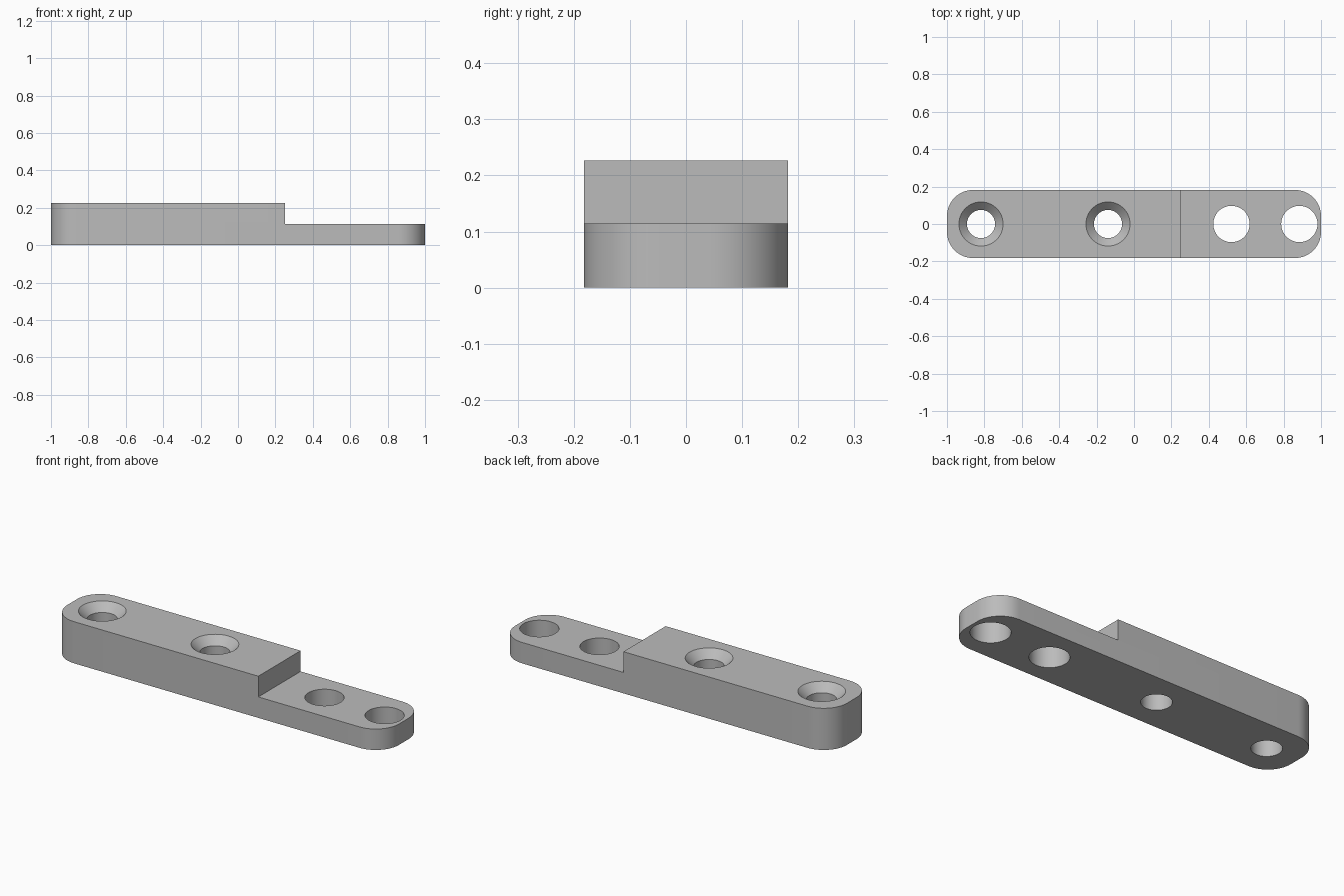
import bpy, bmesh, math

if "Cube" in bpy.data.objects:
    bpy.data.objects.remove(bpy.data.objects["Cube"], do_unlink=True)

HALF_LENGTH, HALF_WIDTH, CORNER = 1.0, 0.182, 0.14
FULL_HEIGHT, STEP_HEIGHT, STEP_X = 0.227, 0.114, 0.25

grey = bpy.data.materials.new("plain grey")
grey.use_nodes = True
colour = (0.5, 0.5, 0.5, 1)
grey.diffuse_color = colour
grey.node_tree.nodes["Principled BSDF"].inputs["Base Color"].default_value = colour


def make_object(name, bm):
    bmesh.ops.recalc_face_normals(bm, faces=bm.faces)
    mesh = bpy.data.meshes.new(name)
    bm.to_mesh(mesh)
    bm.free()
    mesh.materials.append(grey)
    obj = bpy.data.objects.new(name, mesh)
    bpy.context.collection.objects.link(obj)
    return obj


def rounded_bar(name, height, segments=16):
    bm = bmesh.new()
    points = []
    for quarter, (sx, sy) in enumerate([(1, 1), (-1, 1), (-1, -1), (1, -1)]):
        for i in range(segments + 1):
            a = (quarter + i / segments) * math.pi / 2
            points.append((sx * (HALF_LENGTH - CORNER) + CORNER * math.cos(a),
                           sy * (HALF_WIDTH - CORNER) + CORNER * math.sin(a), 0))
    face = bm.faces.new([bm.verts.new(p) for p in points])
    top = bmesh.ops.extrude_face_region(bm, geom=[face])["geom"]
    bmesh.ops.translate(bm, vec=(0, 0, height),
                        verts=[v for v in top if isinstance(v, bmesh.types.BMVert)])
    return make_object(name, bm)


def turned_cutter(name, x, profile, sides=64):
    # Stack rings of (radius, z) into a closed solid
    bm = bmesh.new()
    rings = [[bm.verts.new((x + r * math.cos(math.tau * i / sides),
                            r * math.sin(math.tau * i / sides), z))
              for i in range(sides)] for r, z in profile]
    for low, high in zip(rings, rings[1:]):
        for i in range(sides):
            j = (i + 1) % sides
            bm.faces.new((low[i], low[j], high[j], high[i]))
    bm.faces.new(rings[0])
    bm.faces.new(rings[-1])
    return make_object(name, bm)


def cut(target, cutter):
    cutter.hide_render = True
    mod = target.modifiers.new(cutter.name, "BOOLEAN")
    mod.operation, mod.solver, mod.object = "DIFFERENCE", "EXACT", cutter
    bpy.context.view_layer.objects.active = target
    bpy.ops.object.modifier_apply(modifier=mod.name)
    bpy.data.objects.remove(cutter, do_unlink=True)


# Bar with rounded corners
bar = rounded_bar("stepped_mounting_bar", FULL_HEIGHT)

# Lowered tongue
bm = bmesh.new()
bmesh.ops.create_cube(bm, size=1)
bmesh.ops.scale(bm, vec=(1, 1, 1), verts=bm.verts)
bmesh.ops.translate(bm, vec=(STEP_X + 0.5, 0, STEP_HEIGHT + 0.5), verts=bm.verts)
cut(bar, make_object("step_cutter", bm))

# Countersunk screw holes in the thick part
SINK, BORE, OVER = 0.118, 0.075, 0.02
for x in (-0.818, -0.139):
    cut(bar, turned_cutter("countersunk_hole", x, [
        (BORE, -OVER), (BORE, FULL_HEIGHT - (SINK - BORE)),
        (SINK, FULL_HEIGHT), (SINK, FULL_HEIGHT + OVER)]))

# Plain through holes in the tongue
for x in (0.521, 0.884):
    cut(bar, turned_cutter("plain_hole", x, [(0.097, -OVER), (0.097, FULL_HEIGHT)]))

# Smooth curved walls, crisp edges
bpy.ops.object.select_all(action="DESELECT")
bar.select_set(True)
bpy.context.view_layer.objects.active = bar
bpy.ops.object.shade_smooth_by_angle(angle=math.radians(30))
